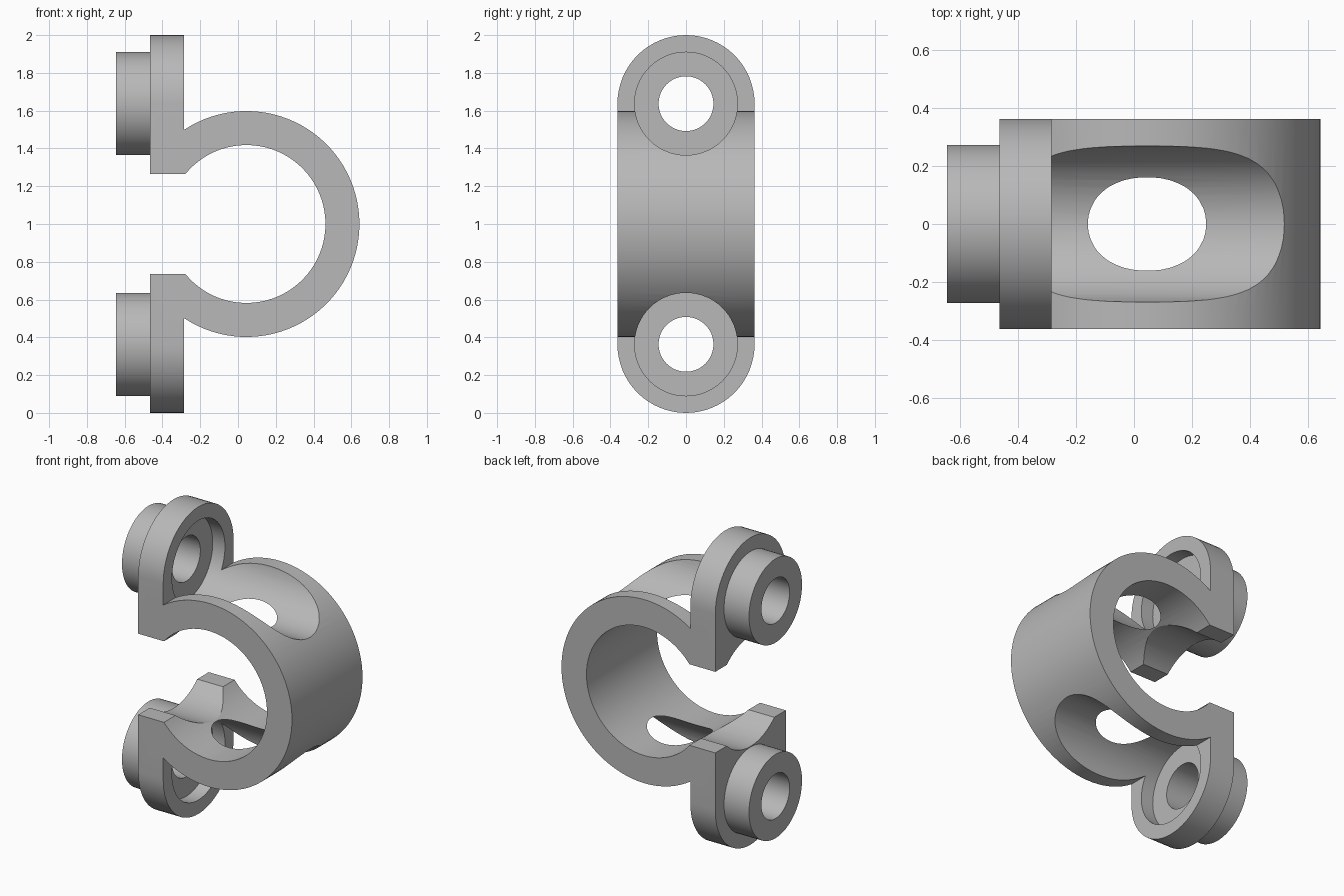
import bpy, bmesh, math
from mathutils import Vector

cube = bpy.data.objects.get("Cube")
if cube:
    bpy.data.objects.remove(cube, do_unlink=True)

grey = bpy.data.materials.new("light grey")
grey.use_nodes = True
colour = (0.48, 0.48, 0.48, 1)
grey.diffuse_color = colour
grey.node_tree.nodes["Principled BSDF"].inputs["Base Color"].default_value = colour

MID = 1.0            # height of the ring centre
RING_X = 0.045
HALF = 0.363         # half width, also the lug radius
LUG = 0.637          # lug offset above and below the middle
JAW = 0.264          # half of the jaw opening
FACE, BACK = -0.285, -0.465
SEG = 64


def prism(name, points, direction):
    """Extrude a closed outline along a direction."""
    bm = bmesh.new()
    face = bm.faces.new([bm.verts.new(p) for p in points])
    out = bmesh.ops.extrude_face_region(bm, geom=[face])
    verts = [v for v in out["geom"] if isinstance(v, bmesh.types.BMVert)]
    bmesh.ops.translate(bm, verts=verts, vec=Vector(direction))
    bmesh.ops.recalc_face_normals(bm, faces=bm.faces)
    mesh = bpy.data.meshes.new(name)
    bm.to_mesh(mesh)
    bm.free()
    mesh.materials.append(grey)
    obj = bpy.data.objects.new(name, mesh)
    bpy.context.collection.objects.link(obj)
    return obj


def arc(radius, start, end, count):
    return [(radius * math.cos(start + (end - start) * i / count),
             radius * math.sin(start + (end - start) * i / count))
            for i in range(count + 1)]


def rod(name, radius, z, x0, x1):
    """Round bar along x."""
    circle = arc(radius, 0, 2 * math.pi, SEG)[:-1]
    return prism(name, [(x0, y, z + h) for y, h in circle], (x1 - x0, 0, 0))


def combine(target, other, operation):
    mod = target.modifiers.new(operation, "BOOLEAN")
    mod.operation, mod.solver, mod.object = operation, "EXACT", other
    bpy.context.view_layer.objects.active = target
    bpy.ops.object.modifier_apply(modifier=mod.name)
    bpy.data.objects.remove(other, do_unlink=True)


# Open ring, its ends running into the two lug plates
outer, inner = 0.598, 0.418
a_out = math.acos((FACE - RING_X) / outer)
a_in = math.pi - math.asin(JAW / inner)
outline = [(RING_X + x, z) for x, z in arc(outer, -a_out, a_out, SEG)]
outline += [(-0.38, 0.49), (-0.38, 0.29), (FACE, JAW)]
outline += [(RING_X + x, z) for x, z in arc(inner, a_in, -a_in, SEG)]
outline += [(FACE, -JAW), (-0.38, -0.29), (-0.38, -0.49)]
clip = prism("ring_clip", [(x, -HALF, MID + z) for x, z in outline], (0, 2 * HALF, 0))

# Rounded lug plates with hollow studs behind them
for side in (1, -1):
    tab = arc(HALF, 0, math.pi, SEG // 2)
    shape = [(y, LUG + h) for y, h in tab] + [(-HALF, JAW), (HALF, JAW)]
    plate = prism("lug_plate", [(BACK, y, MID + side * h) for y, h in shape],
                  (FACE - BACK, 0, 0))
    combine(clip, plate, "UNION")
    combine(clip, rod("stud", 0.273, MID + side * LUG, -0.645, -0.42), "UNION")

# Recesses that also scoop the ring, and bores through the studs
for side in (1, -1):
    z = MID + side * LUG
    combine(clip, rod("recess_cutter", 0.2725, z, -0.373, 0.9), "DIFFERENCE")
    combine(clip, rod("bore_cutter", 0.145, z, -0.8, -0.2), "DIFFERENCE")

# Round notch between the jaws
combine(clip, rod("notch_cutter", 0.36, MID, -0.8, 0.045), "DIFFERENCE")

bpy.ops.object.select_all(action="DESELECT")
clip.select_set(True)
bpy.context.view_layer.objects.active = clip
bpy.ops.object.shade_smooth_by_angle(angle=math.radians(30))
